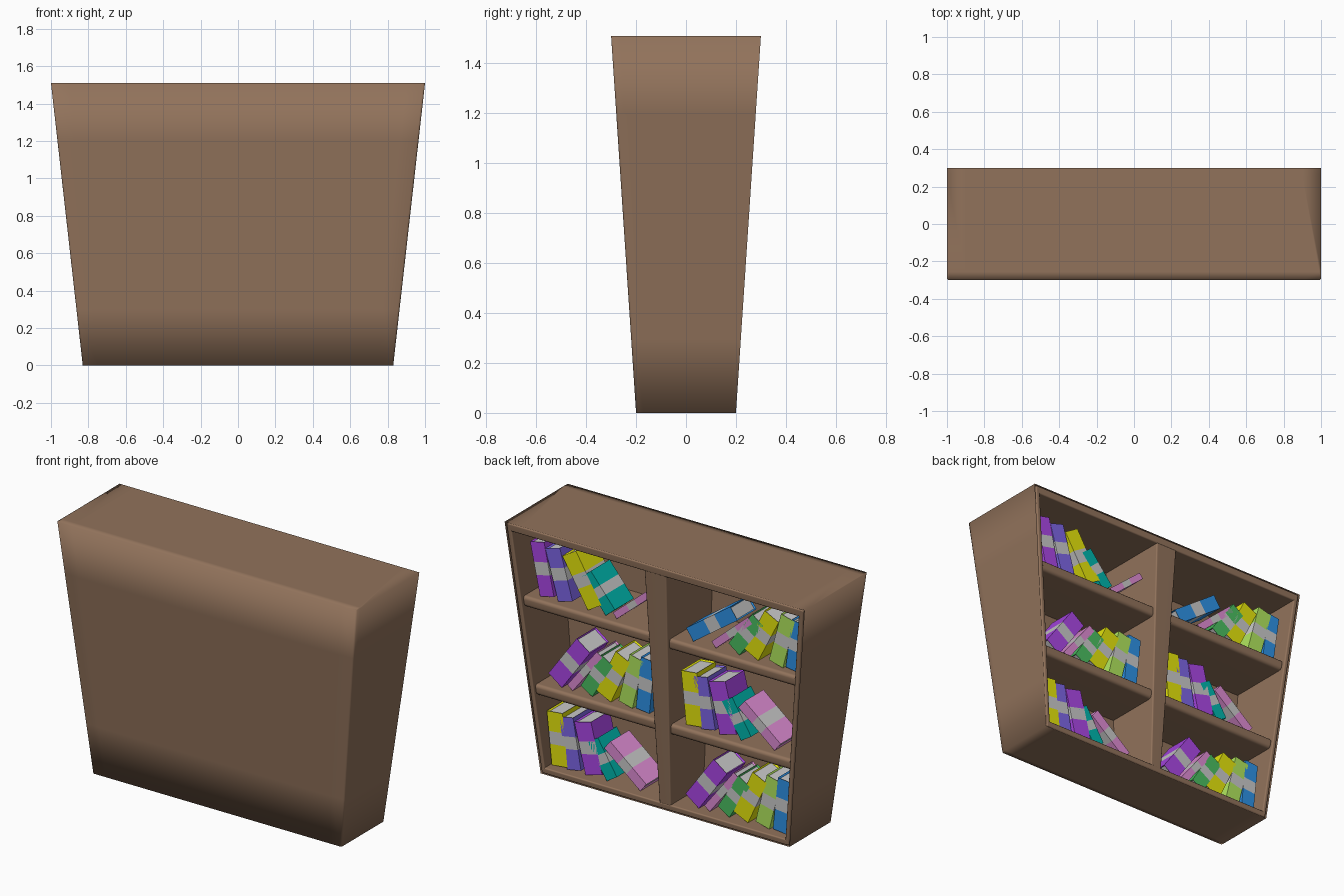
import bpy, bmesh
from math import sin, radians
from mathutils import Vector

old = bpy.data.objects.get("Cube")
if old:
    bpy.data.objects.remove(old, do_unlink=True)

HEIGHT = 1.51


def material(name, rgb):
    m = bpy.data.materials.new(name)
    m.use_nodes = True
    m.diffuse_color = (*rgb, 1)
    m.node_tree.nodes["Principled BSDF"].inputs["Base Color"].default_value = (*rgb, 1)
    return m


brown = material("brown wood", (0.285, 0.17, 0.105))
grey = material("grey paper", (0.6, 0.6, 0.6))
covers = {
    "purple": material("purple", (0.45, 0.07, 0.88)),
    "violet": material("violet", (0.21, 0.135, 0.8)),
    "yellow": material("yellow", (0.85, 0.85, 0.004)),
    "teal": material("teal", (0.0, 0.47, 0.42)),
    "pink": material("pink", (0.75, 0.27, 0.67)),
    "green": material("green", (0.07, 0.52, 0.12)),
    "lime": material("lime", (0.47, 0.85, 0.12)),
    "blue": material("blue", (0.028, 0.3, 0.83)),
}


def finish(bm, name, mats):
    mesh = bpy.data.meshes.new(name)
    bmesh.ops.recalc_face_normals(bm, faces=bm.faces)
    bm.to_mesh(mesh)
    bm.free()
    for m in mats:
        mesh.materials.append(m)
    ob = bpy.data.objects.new(name, mesh)
    bpy.context.collection.objects.link(ob)
    return ob


def box(x0, x1, y0, y1, z0, z1):
    bm = bmesh.new()
    bmesh.ops.create_cube(bm, size=1)
    for v in bm.verts:
        v.co = Vector((x1 if v.co.x > 0 else x0,
                       y1 if v.co.y > 0 else y0,
                       z1 if v.co.z > 0 else z0))
    return bm


def cut(bm, axis, values):
    for value in values:
        normal = Vector((0, 0, 0))
        normal[axis] = 1
        bmesh.ops.bisect_plane(bm, geom=bm.verts[:] + bm.edges[:] + bm.faces[:],
                               plane_co=normal * value, plane_no=normal)


def taper(bm):
    # widths run from -1 to 1 and flare toward the top
    for v in bm.verts:
        t = v.co.z / HEIGHT
        v.co.x *= 0.83 + 0.17 * t
        v.co.y *= 0.2 + 0.1 * t


def board(name, *size, round_by=0.008, flare=1):
    bm = box(*size)
    for v in bm.verts:
        if v.co.z > HEIGHT / 2:
            v.co.x *= flare
    taper(bm)
    ob = finish(bm, name, [brown])
    bevel = ob.modifiers.new("rounded edges", "BEVEL")
    bevel.width = round_by
    bevel.segments = 3
    ob.data.shade_smooth()
    normals = ob.modifiers.new("flat sides", "WEIGHTED_NORMAL")
    normals.keep_sharp = True
    return ob


# Outer shell, open toward the back, softly shaded, with eased front corners
shell = box(-1, 1, -1, 1, 0, HEIGHT)
cut(shell, 0, (-0.9, 0.9))
cut(shell, 1, (-0.85, 0.85))
cut(shell, 2, (0.3, 1.2))
shell.normal_update()
bmesh.ops.delete(shell, geom=[f for f in shell.faces if f.normal.y > 0.5], context="FACES")
taper(shell)
corners = [e for e in shell.edges if len(e.link_faces) == 2
           and all(v.co.y < -0.19 for v in e.verts)
           and abs(e.verts[0].co.z - e.verts[1].co.z) > 0.1
           and all(abs(v.co.x) > 0.81 + 0.17 * v.co.z / HEIGHT for v in e.verts)]
bmesh.ops.bevel(shell, geom=corners, offset=0.01, segments=2, affect="EDGES", profile=0.5)
finish(shell, "outer_shell", [brown]).data.shade_smooth()

# Boards inside the shell
board("back_panel", -0.98, 0.98, -0.98, -0.55, 0.01, HEIGHT - 0.01)
board("top_board", -0.99, 0.99, -0.9, 1, HEIGHT - 0.05, HEIGHT - 0.004)
board("bottom_board", -0.99, 0.99, -0.9, 1, 0.004, 0.04)
board("divider", -0.045, 0.045, -0.7, 0.99, 0.01, HEIGHT - 0.02, flare=1.65)
for side, s in (("left", 1), ("right", -1)):
    a, b = sorted((s * 0.962, s * 0.992))
    board(side + "_side_board", a, b, -0.9, 1, 0.006, HEIGHT - 0.006)
    a, b = sorted((s * 0.02, s * 0.975))
    for level, z in (("lower", 0.47), ("upper", 1.0)):
        board(f"{side}_{level}_shelf", a, b, -0.65, 0.92, z, z + 0.065, round_by=0.02)


def book(name, colour, x, lean, width, height, shelf, spine, depth=0.18):
    bm = box(-width / 2, width / 2, -depth, 0, 0, height)
    ends = [f for f in bm.faces if abs(f.normal.z) > 0.9]
    # Recessed paper between the covers
    bmesh.ops.inset_individual(bm, faces=ends, thickness=0.01, depth=-0.008)
    for f in ends:
        f.material_index = 1
    # Pale band around the middle of the cover
    low, high = 0.39 * height, 0.63 * height
    cut(bm, 2, (low, high))
    for f in bm.faces:
        if low < f.calc_center_median().z < high:
            f.material_index = 1
    ob = finish(bm, name, [covers[colour], grey])
    angle = radians(lean)
    ob.rotation_euler.y = angle
    ob.location = (x, spine, shelf + width / 2 * abs(sin(angle)))


# Each book: colour, foot position, lean, thickness, height
upright_row = (
    ("yellow", 0.738, 6, 0.105, 0.32),
    ("violet", 0.642, 10, 0.095, 0.31),
    ("purple", 0.51, 14, 0.115, 0.31),
    ("teal", 0.39, 32, 0.08, 0.24),
    ("pink", 0.18, 51, 0.065, 0.31),
)
leaning_row = (
    ("purple", 0.754, -36, 0.11, 0.32),
    ("pink", 0.655, -38, 0.045, 0.32),
    ("green", 0.545, -32, 0.09, 0.26),
    ("yellow", 0.43, -25, 0.105, 0.3),
    ("lime", 0.285, -14, 0.095, 0.31),
    ("blue", 0.17, -6, 0.09, 0.32),
)
upper_left_row = (
    ("purple", 0.787, 12, 0.095, 0.32),
    ("violet", 0.665, 16, 0.1, 0.31),
    ("yellow", 0.47, 31, 0.105, 0.33),
    ("teal", 0.365, 40, 0.08, 0.25),
    ("pink", 0.335, -50, 0.04, 0.29),
)
upper_right_row = (
    ("blue", -0.165, -55, 0.085, 0.36),
    ("pink", -0.325, -49, 0.045, 0.32),
    ("green", -0.46, -36, 0.09, 0.27),
    ("yellow", -0.575, -27, 0.105, 0.3),
    ("lime", -0.74, -15, 0.095, 0.31),
    ("blue", -0.845, -8, 0.08, 0.3),
)

# Rows placed on shelves: offset across, shelf height, spine depth
rows = (
    ("lower_left", upright_row, 0, 0.042, 0.15),
    ("middle_left", leaning_row, 0, 0.537, 0.17),
    ("upper_left", upper_left_row, 0, 1.067, 0.2),
    ("lower_right", leaning_row, -0.9, 0.042, 0.15),
    ("middle_right", upright_row, -0.91, 0.537, 0.17),
    ("upper_right", upper_right_row, 0, 1.067, 0.2),
)
for place, row, offset, shelf, spine in rows:
    for i, (colour, x, lean, width, height) in enumerate(row):
        book(f"{place}_{colour}_book_{i + 1}", colour, x + offset, lean,
             width, height, shelf, spine)
